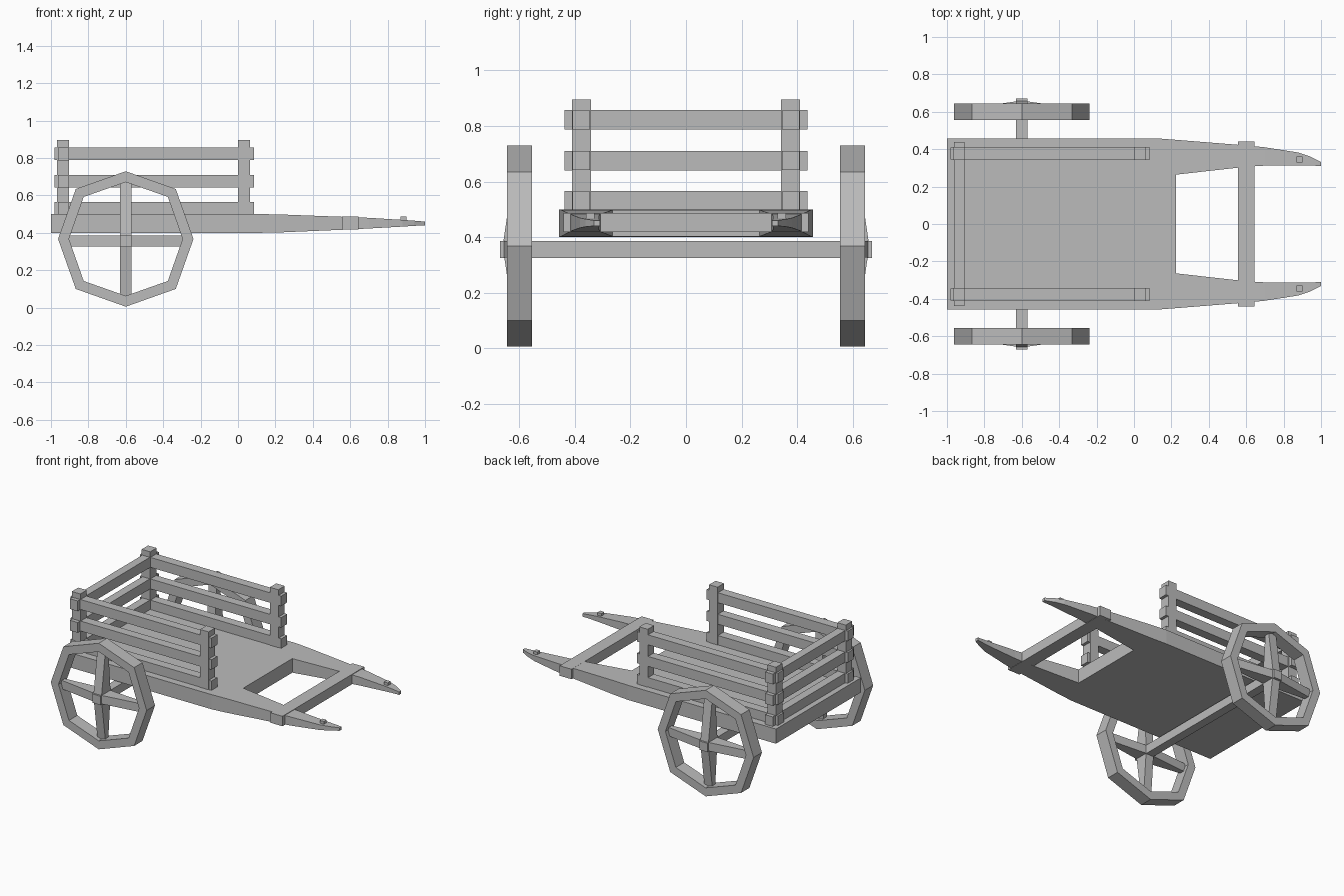
import bpy
import math

if "Cube" in bpy.data.objects:
    bpy.data.objects.remove(bpy.data.objects["Cube"])

wood = bpy.data.materials.new("grey_wood")
wood.diffuse_color = (0.5, 0.5, 0.5, 1)
wood.use_nodes = True
wood.node_tree.nodes["Principled BSDF"].inputs["Base Color"].default_value = wood.diffuse_color


def make(name, verts, faces):
    mesh = bpy.data.meshes.new(name)
    mesh.from_pydata(verts, [], faces)
    mesh.materials.append(wood)
    obj = bpy.data.objects.new(name, mesh)
    bpy.context.collection.objects.link(obj)
    return obj


def loft(name, rings, closed=False):
    """Skin a row of four-sided sections, as a capped bar or a closed ring."""
    n = len(rings)
    faces = []
    for i in range(n if closed else n - 1):
        a, b = 4 * i, 4 * ((i + 1) % n)
        faces += [(a + k, a + (k + 1) % 4, b + (k + 1) % 4, b + k) for k in range(4)]
    if not closed:
        faces += [(3, 2, 1, 0), tuple(range(4 * n - 4, 4 * n))]
    obj = make(name, [v for r in rings for v in r], faces)
    fix_normals(obj)
    return obj


def fix_normals(obj):
    import bmesh
    bm = bmesh.new()
    bm.from_mesh(obj.data)
    bmesh.ops.recalc_face_normals(bm, faces=bm.faces)
    bm.to_mesh(obj.data)
    bm.free()


def box(name, x, y, z):
    return loft(name, [[(u, y[0], z[0]), (u, y[1], z[0]), (u, y[1], z[1]), (u, y[0], z[1])] for u in x])


def span(side, a, b):
    return sorted((side * a, side * b))


# Flat bed, narrowing slightly towards the shafts
bed = [(-1, 0.458, 0.4, 0.5), (0.12, 0.458, 0.4, 0.5), (0.225, 0.45, 0.402, 0.498)]
loft("bed", [[(x, -y, a), (x, y, a), (x, y, b), (x, -y, b)] for x, y, a, b in bed])

# Shaft stations: x, inner y, outer y, bottom z, top z
shaft = [(0.225, 0.264, 0.45, 0.402, 0.498), (0.6, 0.306, 0.42, 0.418, 0.484),
         (0.7, 0.312, 0.41, 0.423, 0.48), (0.88, 0.314, 0.382, 0.433, 0.469),
         (0.94, 0.313, 0.362, 0.437, 0.465), (1, 0.31, 0.332, 0.44, 0.46)]

cz, wx, half = 0.355, -0.6, 0.03
for s, tag in ((-1, "right"), (1, "left")):
    loft("shaft_" + tag, [[(x, s * i, a), (x, s * o, a), (x, s * o, b), (x, s * i, b)]
                          for x, i, o, a, b in shaft])
    box("shaft_peg_" + tag, (0.87, 0.9), span(s, 0.33, 0.36), (0.455, 0.487))

    # Side fence: two posts and three rails
    for x in (-0.935, 0.033):
        box("post_" + tag, (x - 0.032, x + 0.032), span(s, 0.342, 0.411), (0.49, 0.895))
    for z in (0.53, 0.675, 0.822):
        box("side_rail_" + tag, (-0.98, 0.085), span(s, 0.345, 0.408), (z - 0.034, z + 0.034))

    # Eight-sided wheel rim
    rim = []
    for k in range(8):
        a = k * math.pi / 4
        ro, ri = (0.378, 0.318) if k % 2 else (0.362, 0.304)
        rim.append([(wx + r * math.cos(a), s * y, 0.367 + r * math.sin(a))
                    for r, y in ((ri, 0.555), (ro, 0.555), (ro, 0.645), (ri, 0.645))])
    loft("wheel_rim_" + tag, rim, closed=True)

    # Spokes, thickest at the hub
    depth = [(-0.31, 0.585, 0.615), (0, 0.56, 0.66), (0.31, 0.585, 0.615)]
    loft("spoke_upright_" + tag, [[(wx - half, s * i, 0.367 + t), (wx + half, s * i, 0.367 + t),
                                   (wx + half, s * o, 0.367 + t), (wx - half, s * o, 0.367 + t)]
                                  for t, i, o in depth])
    loft("spoke_level_" + tag, [[(wx + t, s * i, cz - half + 0.002), (wx + t, s * i, cz + half),
                                 (wx + t, s * o, cz + half), (wx + t, s * o, cz - half + 0.002)]
                                for t, i, o in depth])

# Tail rails across the back
for z in (0.53, 0.675, 0.822):
    box("tail_rail", (-0.962, -0.905), (-0.438, 0.438), (z - 0.035, z + 0.035))

# Axle and shaft crossbar
box("axle", (wx - half, wx + half), (-0.67, 0.67), (cz - half, cz + half))
box("crossbar", (0.555, 0.645), (-0.442, 0.442), (0.418, 0.486))
